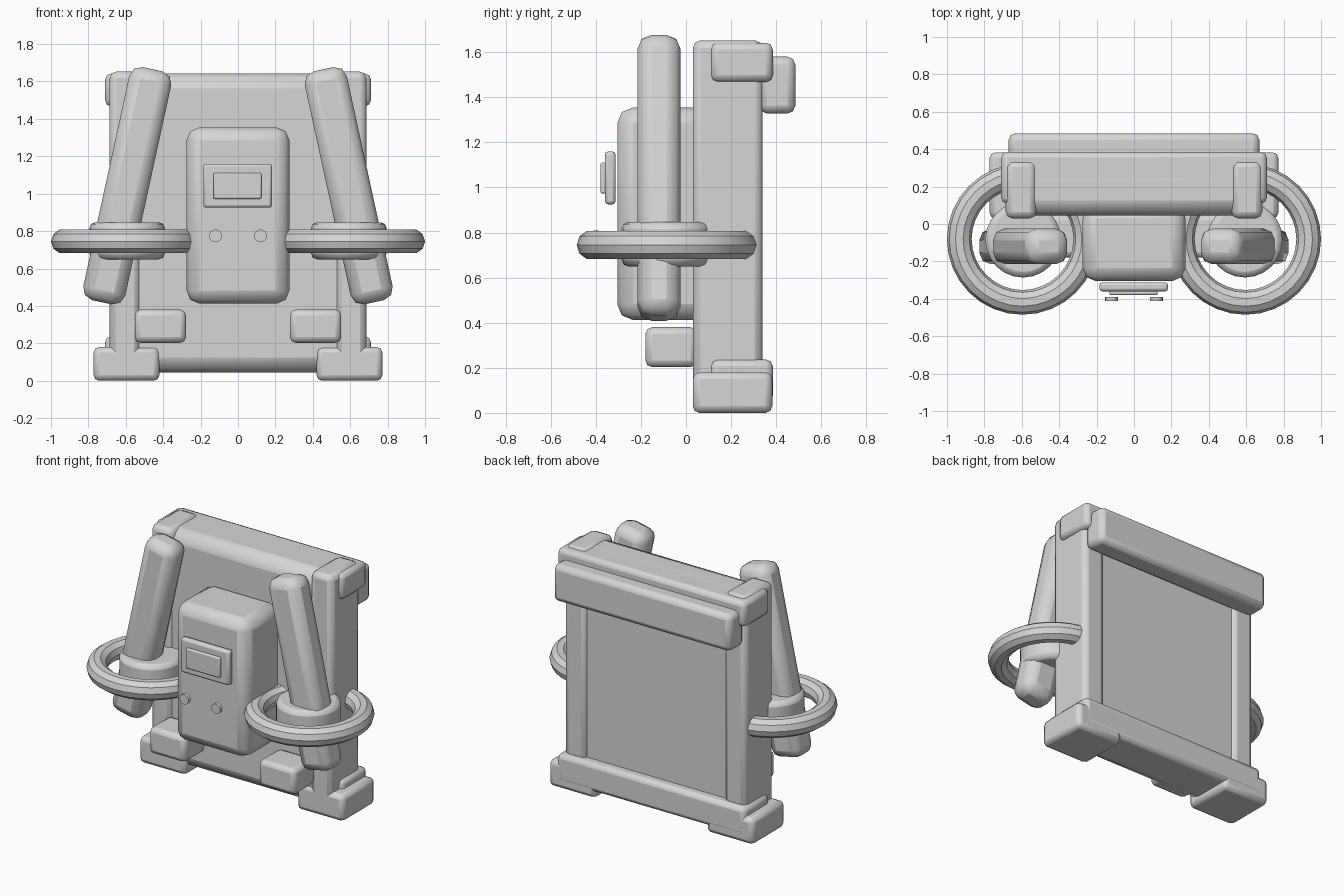
import bpy
import math

if "Cube" in bpy.data.objects:
    bpy.data.objects.remove(bpy.data.objects["Cube"])

grey = bpy.data.materials.new("plain grey")
grey.diffuse_color = (0.67, 0.67, 0.67, 1)
grey.use_nodes = True
grey.node_tree.nodes["Principled BSDF"].inputs["Base Color"].default_value = grey.diffuse_color


def finish(ob, name, bevel=0.0, segments=2):
    """Name, colour, bevel and smooth the active object."""
    ob.name = name
    ob.data.materials.clear()
    ob.data.materials.append(grey)
    bpy.ops.object.transform_apply(location=False, rotation=False, scale=True)
    if bevel:
        mod = ob.modifiers.new("rounded edges", 'BEVEL')
        mod.width = bevel
        mod.segments = segments
        mod.limit_method = 'ANGLE'
        mod.angle_limit = math.radians(40)
    bpy.ops.object.shade_smooth_by_angle(angle=math.radians(32))
    return ob


def box(name, x, y, z, bevel=0.03, segments=2, rot=(0, 0, 0)):
    """Rounded box from its (min, max) extents."""
    bpy.ops.mesh.primitive_cube_add(
        size=1, location=[(a + b) / 2 for a, b in (x, y, z)], rotation=rot)
    ob = bpy.context.object
    ob.scale = [b - a for a, b in (x, y, z)]
    return finish(ob, name, bevel, segments)


def cylinder(name, loc, radius, depth, sides, rot=(0, 0, 0), bevel=0.0):
    bpy.ops.mesh.primitive_cylinder_add(
        vertices=sides, radius=radius, depth=depth, location=loc, rotation=rot)
    return finish(bpy.context.object, name, bevel)


# Back frame
box("back_panel", (-0.63, 0.63), (0.045, 0.318), (0.045, 1.643), 0.08)
box("top_beam", (-0.71, 0.71), (0.11, 0.385), (1.468, 1.642))
box("bottom_beam", (-0.71, 0.71), (0.11, 0.385), (0.045, 0.237))
box("rear_bar", (-0.67, 0.67), (0.325, 0.485), (1.328, 1.58), 0.035)

# Central control unit with display and buttons
box("control_unit", (-0.275, 0.275), (-0.305, 0.10), (0.412, 1.355), 0.07)
box("display_frame", (-0.185, 0.182), (-0.36, -0.312), (0.925, 1.16), 0.015)
box("display", (-0.132, 0.126), (-0.38, -0.355), (0.973, 1.11), 0.008)

# Parts repeated on both sides
for side, s in (("left", -1), ("right", 1)):
    def sided(name, x, y, z, bevel=0.03):
        box(f"{side}_{name}", sorted((s * x[0], s * x[1])), y, z, bevel)

    sided("post", (0.522, 0.686), (0.03, 0.34), (0.06, 1.653), 0.035)
    sided("foot", (0.42, 0.772), (0.03, 0.383), (0.0, 0.18))
    sided("lower_block", (0.278, 0.552), (-0.18, 0.05), (0.203, 0.38))
    cylinder(f"{side}_button", (s * 0.12, -0.40, 0.775), 0.034, 0.022, 16,
             rot=(math.pi / 2, 0, 0))

    # Leaning rounded bar through a collar, circled by a ring
    cx = s * 0.592
    box(f"{side}_bar", (cx - 0.115, cx + 0.115), (-0.215, -0.025),
        (0.405, 1.68), 0.062, rot=(0, s * -math.radians(12.3), 0))
    cylinder(f"{side}_collar", (s * 0.593, -0.084, 0.748), 0.202, 0.197, 24,
             bevel=0.03)
    bpy.ops.mesh.primitive_torus_add(
        location=(s * 0.596, -0.081, 0.745), major_radius=0.338,
        minor_radius=0.066, major_segments=32, minor_segments=10)
    finish(bpy.context.object, f"{side}_ring")
